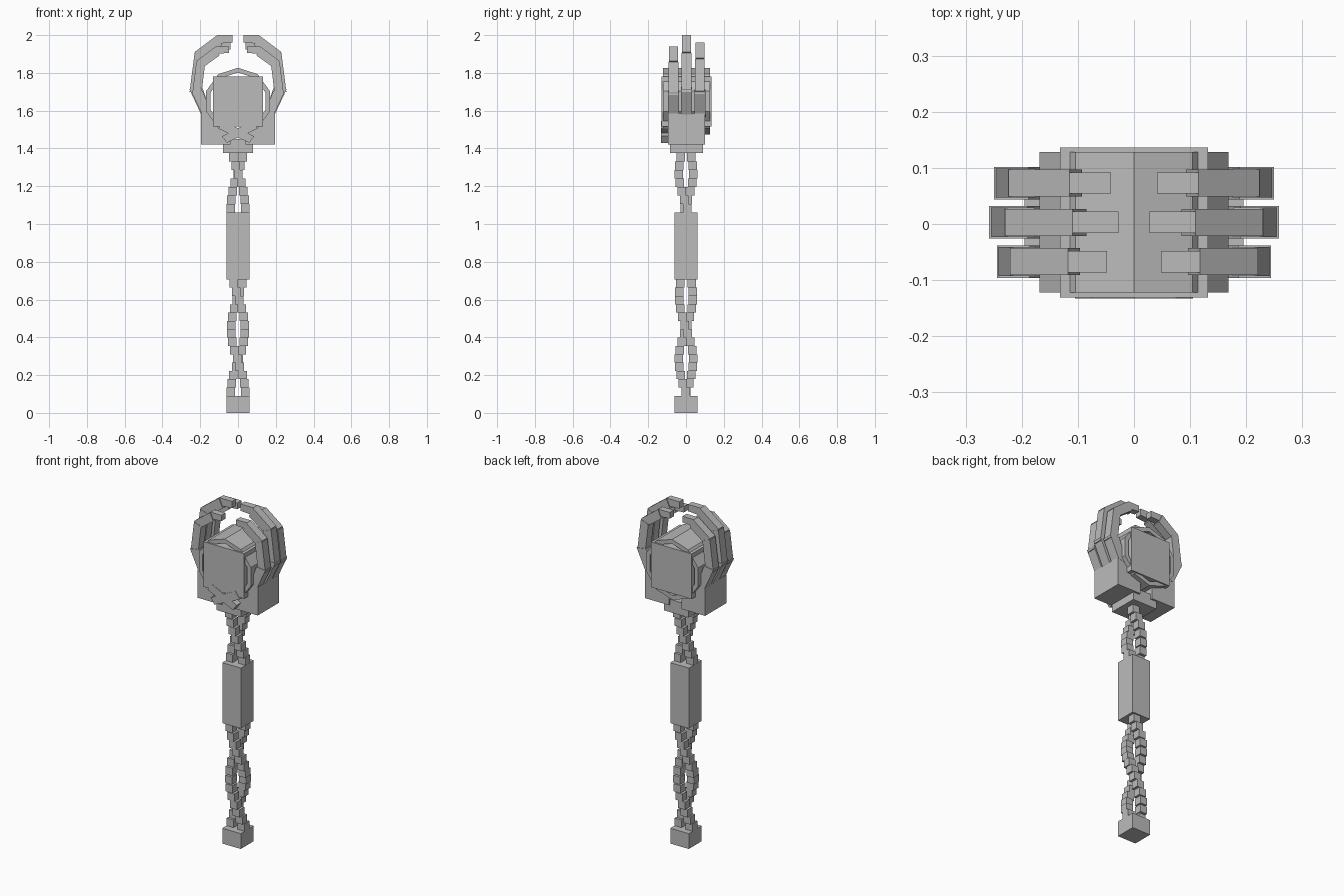
import bpy, bmesh
from math import sin, cos, pi, radians
from mathutils import Matrix, Vector

if "Cube" in bpy.data.objects:
    bpy.data.objects.remove(bpy.data.objects["Cube"])

stone = bpy.data.materials.new("stone_gray")
stone.use_nodes = True
GRAY = (0.5, 0.5, 0.5, 1)
stone.diffuse_color = GRAY
stone.node_tree.nodes["Principled BSDF"].inputs["Base Color"].default_value = GRAY


def finish(name, bm):
    bmesh.ops.recalc_face_normals(bm, faces=bm.faces)
    mesh = bpy.data.meshes.new(name)
    bm.to_mesh(mesh)
    bm.free()
    mesh.materials.append(stone)
    obj = bpy.data.objects.new(name, mesh)
    bpy.context.collection.objects.link(obj)
    return obj


def add_box(bm, lo, hi):
    lo, hi = Vector(lo), Vector(hi)
    size = hi - lo
    bmesh.ops.create_cube(bm, size=1, matrix=Matrix.Translation((lo + hi) / 2)
                          @ Matrix.Diagonal((*size, 1)))


def box(name, lo, hi):
    bm = bmesh.new()
    add_box(bm, lo, hi)
    return finish(name, bm)


def add_prism(bm, outline, y0, y1):
    """Extrude an x-z outline along y."""
    face = bm.faces.new([bm.verts.new((x, y0, z)) for x, z in outline])
    out = bmesh.ops.extrude_face_region(bm, geom=[face])
    for v in out["geom"]:
        if isinstance(v, bmesh.types.BMVert):
            v.co.y = y1


# Handle blocks
box("pommel", (-0.06, -0.06, 0), (0.06, 0.06, 0.09))
box("grip", (-0.06, -0.06, 0.707), (0.06, 0.06, 1.062))
box("collar", (-0.08, -0.085, 1.375), (0.08, 0.09, 1.45))


# Twisted pairs of stepped cubes
def twist(name, z0, z1, count, wide_z):
    bm = bmesh.new()
    step = (z1 - z0) / count
    half = 0.0225
    for i in range(count):
        z = z0 + i * step
        a = pi * (z + step / 2 - wide_z) / 0.34
        for side in (1, -1):
            x, y = side * 0.0375 * cos(a), -side * 0.0375 * sin(a)
            add_box(bm, (x - half, y - half, z), (x + half, y + half, z + step))
    return finish(name, bm)


twist("lower_twist", 0.09, 0.707, 14, 0.105)
twist("upper_twist", 1.062, 1.375, 7, 1.1)

# Core with a ring of slats around it
box("core", (-0.132, -0.131, 1.515), (0.132, 0.136, 1.78))
bm = bmesh.new()
corners = [(cos(radians(90 + 36 * i)), sin(radians(90 + 36 * i))) for i in range(10)]
for i, (ax, az) in enumerate(corners):
    bx, bz = corners[(i + 1) % 10]
    outline = [(r * x, 1.65 + r * z) for r, x, z in
               ((0.177, ax, az), (0.177, bx, bz), (0.152, bx, bz), (0.152, ax, az))]
    add_prism(bm, outline, -0.122, 0.128)
finish("core_slats", bm)

# Crossed braces under the core
bm = bmesh.new()
for side in (1, -1):
    outline = [(side * x, z) for x, z in
               ((-0.105, 1.505), (-0.075, 1.545), (0.085, 1.465), (0.06, 1.43))]
    add_prism(bm, outline, -0.133, -0.02)
finish("crossed_braces", bm)

# Palms and fingers: each segment is an outline in x-z plus a half width in y
SEGMENTS = {
    "knuckle": (0.029, [(0.195, 1.58), (0.258, 1.715), (0.19, 1.725), (0.13, 1.56)]),
    "middle": (0.026, [(0.256, 1.70), (0.23, 1.905), (0.177, 1.885), (0.2, 1.695)]),
    "upper": (0.024, [(0.23, 1.91), (0.11, 2.0), (0.085, 1.945), (0.19, 1.87)]),
    "tip": (0.019, [(0.11, 2.0), (0.028, 2.0), (0.028, 1.96), (0.11, 1.955)]),
}
FINGERS = {"front": (-0.067, 0.855), "center": (0.003, 1.0), "back": (0.073, 0.905)}

for side, label in ((1, "left"), (-1, "right")):
    x0, x1 = sorted((side * 0.04, side * 0.195))
    box(label + "_palm", (x0, -0.095, 1.42), (x1, 0.101, 1.585))
    for finger, (y, s) in FINGERS.items():
        bm = bmesh.new()
        for half, outline in SEGMENTS.values():
            pts = [(side * (0.165 + (x - 0.165) * s), 1.585 + (z - 1.585) * s)
                   for x, z in outline]
            add_prism(bm, pts, y - half, y + half)
        finish(f"{label}_{finger}_finger", bm)
